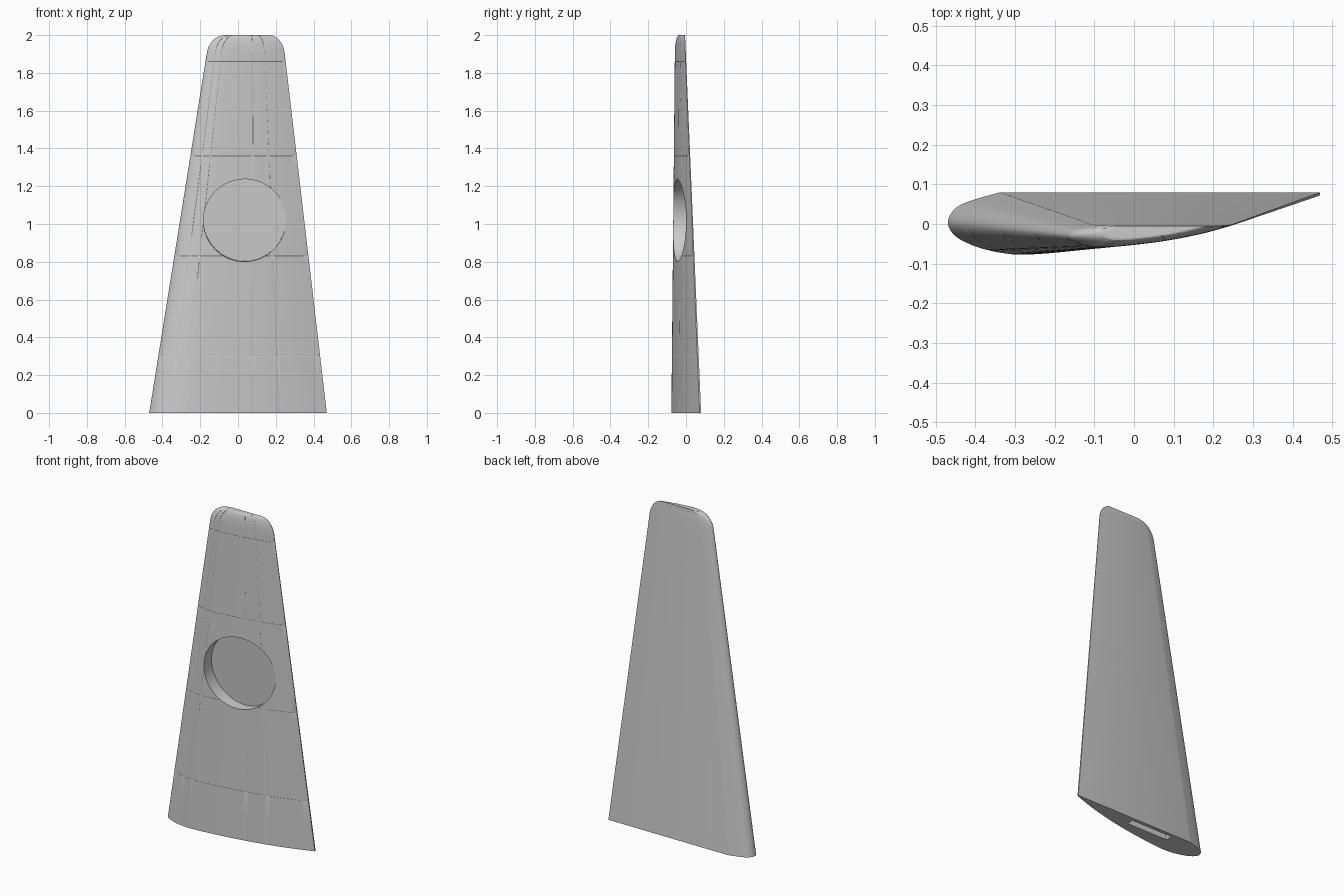
import bpy, bmesh, math
from mathutils import Matrix

if "Cube" in bpy.data.objects:
    bpy.data.objects.remove(bpy.data.objects["Cube"])

grey = bpy.data.materials.new("plain_grey")
grey.use_nodes = True
colour = (0.6, 0.6, 0.6, 1)
grey.diffuse_color = colour
grey.node_tree.nodes["Principled BSDF"].inputs["Base Color"].default_value = colour


def smooth_curve(pts, steps):
    """Catmull-Rom curve through 2D points."""
    ext = [pts[0]] + pts + [pts[-1]]
    out = []
    for a, b, c, d in zip(ext, ext[1:], ext[2:], ext[3:]):
        for i in range(steps):
            t = i / steps
            out.append(tuple(
                0.5 * (2*q + (r - p)*t + (2*p - 5*q + 4*r - s)*t*t + (3*q - p - 3*r + s)*t**3)
                for p, q, r, s in zip(a, b, c, d)))
    return out + [pts[-1]]


def sample(curve, f):
    for (f0, d0), (f1, d1) in zip(curve, curve[1:]):
        if f0 <= f <= f1:
            return d0 + (d1 - d0) * (f - f0) / (f1 - f0)
    return curve[-1][1]


def make_object(name, bm):
    bmesh.ops.recalc_face_normals(bm, faces=bm.faces)
    mesh = bpy.data.meshes.new(name)
    bm.to_mesh(mesh)
    bm.free()
    mesh.materials.append(grey)
    obj = bpy.data.objects.new(name, mesh)
    bpy.context.collection.objects.link(obj)
    return obj


# Wing section: chord fraction and depth in front of the flat back
back_edge = (0.14, 0.0)
nose = smooth_curve([back_edge, (0.055, 0.15), (0.017, 0.28), (0, 0.49),
                     (0.02, 0.7), (0.07, 0.86), (0.14, 0.97), (0.22, 1.0),
                     (0.38, 0.91), (0.6, 0.71), (0.82, 0.4), (1, 0.05)], 6)
split = min(range(len(nose)), key=lambda i: nose[i][0])
upper, belly = nose[:split], nose[split:]
seams = (0.11, 0.19, 0.59, 0.74)
HALF = 0.003
front = [(f, d, False) for f, d in belly
         if all(abs(f - s) > 2 * HALF for s in seams)]
for s in seams:
    front += [(s + o, sample(belly, s + o), o == 0) for o in (-HALF, 0, HALF)]
front.sort()
section = [(f, d, False) for f, d in upper] + front + [(1, 0, False)]

# Stations along the span, with seams and a rounded tip
TIP, ROUND = 1.91, 0.09
levels = [(i * TIP / 12, 0, False) for i in range(13)]
for z in (0.3, 0.83, 1.36, 1.86):
    levels += [(z + o, 0, o == 0) for o in (-0.002, 0, 0.002)]
levels += [(TIP + ROUND * math.sin(a), 1 - math.cos(a), False)
           for a in (i * math.pi / 16 for i in range(1, 9))]
levels.sort()

bm = bmesh.new()
rings = []
for z, inset, level_seam in levels:
    lead = -0.47 + 0.16 * z + 0.08 * inset
    trail = 0.47 - 0.117 * z - 0.07 * inset
    thick = (0.157 - 0.052 * z) * (1 - 0.4 * inset)
    ring = []
    for i, (f, d, seam) in enumerate(section):
        depth = d * thick
        if seam or (level_seam and len(upper) < i < len(section) - 2):
            depth -= 0.0007
        ring.append(bm.verts.new((lead + f * (trail - lead), 0.08 - 0.0425 * z - depth, z)))
    rings.append(ring)
for low, high in zip(rings, rings[1:]):
    for i in range(len(low)):
        j = (i + 1) % len(low)
        bm.faces.new((low[i], low[j], high[j], high[i]))
bm.faces.new(rings[0])
bm.faces.new(rings[-1])
wing = make_object("wing_panel", bm)

# Round recess in the front, square to the flat back
bm = bmesh.new()
place = Matrix.Translation((0.035, -0.145, 1.015)) @ Matrix.Rotation(math.pi / 2 + 0.0425, 4, "X")
bmesh.ops.create_cone(bm, cap_ends=True, segments=96, radius1=0.218, radius2=0.218,
                      depth=0.3, matrix=place)
recess_cutter = make_object("round_recess_cutter", bm)

# Spar slot in the root
bm = bmesh.new()
bmesh.ops.create_cube(bm, size=1, matrix=Matrix.Translation((-0.08, 0.037, 0.04))
                      @ Matrix.Diagonal((0.28, 0.042, 0.2, 1)))
slot_cutter = make_object("spar_slot_cutter", bm)

bpy.context.view_layer.objects.active = wing
for cutter in (recess_cutter, slot_cutter):
    mod = wing.modifiers.new(cutter.name, "BOOLEAN")
    mod.operation = "DIFFERENCE"
    mod.solver = "EXACT"
    mod.object = cutter
    bpy.ops.object.modifier_apply(modifier=mod.name)
    bpy.data.objects.remove(cutter)

bpy.ops.object.select_all(action="DESELECT")
wing.select_set(True)
bpy.ops.object.shade_smooth_by_angle(angle=math.radians(16))
